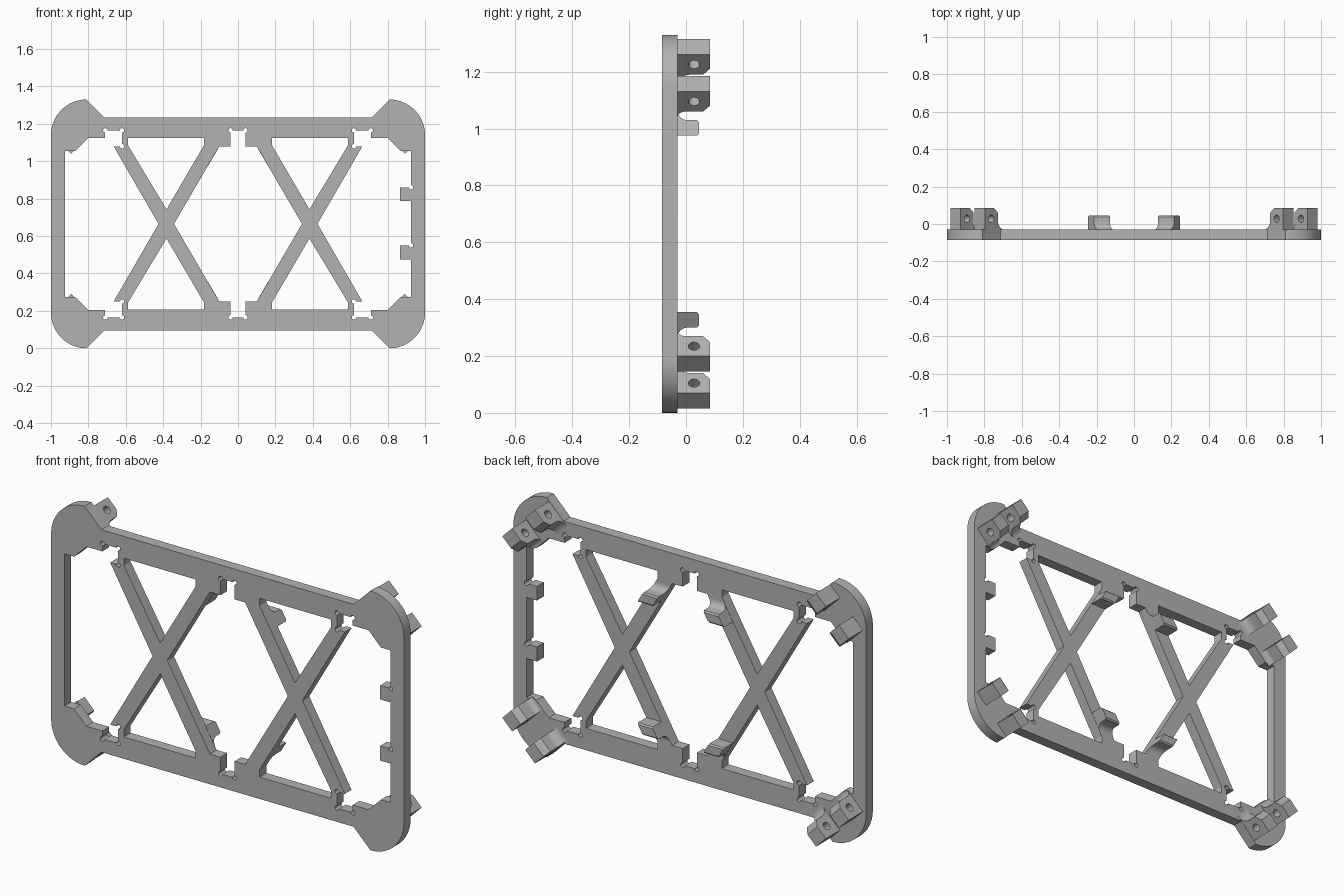
import bpy, bmesh, math
from mathutils import Matrix, Vector

cube = bpy.data.objects.get("Cube")
if cube:
    bpy.data.objects.remove(cube, do_unlink=True)

GREY = (0.45, 0.45, 0.45, 1)
grey = bpy.data.materials.new("plain_grey")
grey.use_nodes = True
grey.diffuse_color = GREY
grey.node_tree.nodes["Principled BSDF"].inputs["Base Color"].default_value = GREY

TOP = 1.33
MID = TOP / 2
parts = []


def arc(cx, cy, r, start, end, steps=10):
    return [(cx + r * math.cos(math.radians(start + (end - start) * i / steps)),
             cy + r * math.sin(math.radians(start + (end - start) * i / steps)))
            for i in range(steps + 1)]


def mirror_x(points):
    return [(-p[0], *p[1:]) for p in points]


def mirror_z(points):
    return [(p[0], TOP - p[1], *p[2:]) for p in points]


def relieve(points, r=0.012):
    """Replace flagged corners of an anticlockwise opening by round reliefs."""
    out = []
    for i, p in enumerate(points):
        if len(p) == 2:
            out.append(p)
            continue
        before, after = points[i - 1], points[(i + 1) % len(points)]
        a = math.degrees(math.atan2(before[1] - p[1], before[0] - p[0]))
        b = math.degrees(math.atan2(after[1] - p[1], after[0] - p[0]))
        out += arc(p[0], p[1], r, a, a + (b - a) % 360)
    return out


def prism(name, loops, depth, axes, origin):
    """Extrude a filled profile with holes, then map its axes into the world."""
    curve = bpy.data.curves.new(name, 'CURVE')
    curve.dimensions, curve.fill_mode = '2D', 'BOTH'
    curve.extrude = depth / 2
    for loop in loops:
        spline = curve.splines.new('POLY')
        spline.points.add(len(loop) - 1)
        for point, (x, y) in zip(spline.points, loop):
            point.co = (x, y, 0, 1)
        spline.use_cyclic_u = True
    temp = bpy.data.objects.new(name + "_profile", curve)
    mesh = bpy.data.meshes.new_from_object(temp)
    bpy.data.objects.remove(temp)
    bpy.data.curves.remove(curve)
    matrix = Matrix([Vector(a) for a in axes]).transposed().to_4x4()
    mesh.transform(Matrix.Translation(origin) @ matrix)
    bm = bmesh.new()
    bm.from_mesh(mesh)
    bmesh.ops.remove_doubles(bm, verts=bm.verts, dist=0.0001)
    bmesh.ops.recalc_face_normals(bm, faces=bm.faces)
    bm.to_mesh(mesh)
    bm.free()
    mesh.name = name
    mesh.materials.clear()
    mesh.materials.append(grey)
    obj = bpy.data.objects.new(name, mesh)
    bpy.context.collection.objects.link(obj)
    parts.append(obj)


# Frame outline: rounded ears at the four corners
ear = arc(0.81, 1.14, 0.19, 0, 90, 16) + [(0.715, 1.235)]
upper = ear + mirror_x(ear)[::-1]
outline = upper + mirror_z(upper)[::-1]

# End openings, with corner notches and two tabs on the left end
half = [(-0.665, 1.08), (-0.62, 1.08, 1), (-0.62, 1.165, 1), (-0.71, 1.165, 1),
        (-0.71, 1.125), (-0.80, 1.125), (-0.87, 1.055), (-0.925, 1.055)]
right_end = [(-0.425, MID)] + half + mirror_z(half)[::-1]
tabs = []
for low, high in ((0.475, 0.55), (0.788, 0.86)):
    tabs += [(0.925, low), (0.866, low), (0.866, high), (0.925, high, 1)]
left_end = ([(0.425, MID)] + mirror_x(mirror_z(half)) + tabs
            + mirror_x(half)[::-1])

# Middle opening with a notch above and below
side = [(0.342, MID), (0.10, 1.08), (0.04, 1.08), (0.04, 1.165, 1)]
crown = side + mirror_x(side)[::-1]
middle = crown + mirror_z(crown[1:-1])[::-1]

# Four triangles between the crossed braces
triangle = [(0.382, 0.743), (0.588, 1.085), (0.588, 1.123),
            (0.182, 1.123), (0.182, 1.085)]
triangles = [triangle, mirror_x(triangle), mirror_z(triangle),
             mirror_x(mirror_z(triangle))]

loops = [outline] + [relieve(o) for o in (right_end, left_end, middle)] + triangles
prism("frame_plate", loops, 0.055, ((1, 0, 0), (0, 0, 1), (0, 1, 0)),
      (0, -0.0575, 0))


def lug_profile(fillet):
    """Chamfered lug with a pin hole and a filleted foot."""
    body = [(0.099, -0.032), (0.099, 0.085), (0.03, 0.085), (0, 0.06)]
    foot = arc(-fillet, fillet - 0.03, fillet, 0, -90, 8)
    return [body + foot + [(-fillet, -0.032)], arc(0.05, 0.028, 0.02, 0, 345, 23)]


# Hook on a brace, sheared to follow the brace edges
hook = ([(-0.032, 0.975), (0.038, 0.975), (0.045, 0.982), (0.045, 1.023),
         (0.038, 1.03)] + arc(0.005, 1.065, 0.035, 270, 180, 8)
        + [(-0.032, 1.065)])
SLOPE = -0.585
D = math.sqrt(0.5)

for sx, x_name in ((1, "left"), (-1, "right")):
    for sz, z_name in ((1, "upper"), (-1, "lower")):
        place = f"{z_name}_{x_name}"
        # Pair of hinge lugs set diagonally across each ear
        for kind, x, z, fillet in (("inner", 0.7545, 0.5525, 0.045),
                                   ("outer", 0.8845, 0.4225, 0.028)):
            prism(f"{kind}_lug_{place}", lug_profile(fillet), 0.078,
                  ((sx * D, 0, sz * D), (0, 1, 0), (sx * D, 0, -sz * D)),
                  (sx * x, 0, MID + sz * z))
        # Hook: profile runs in depth and height, extruded across the brace
        z0 = MID - sz * MID
        prism(f"hook_{place}", [hook], 0.085,
              ((0, 1, 0), (sx * SLOPE, 0, sz), (sx, 0, 0)),
              (sx * (0.188 - SLOPE), 0, z0))

# Smooth the arcs, keep the edges crisp
bpy.ops.object.select_all(action='DESELECT')
for obj in parts:
    obj.select_set(True)
bpy.context.view_layer.objects.active = parts[0]
bpy.ops.object.shade_smooth_by_angle(angle=math.radians(30))
